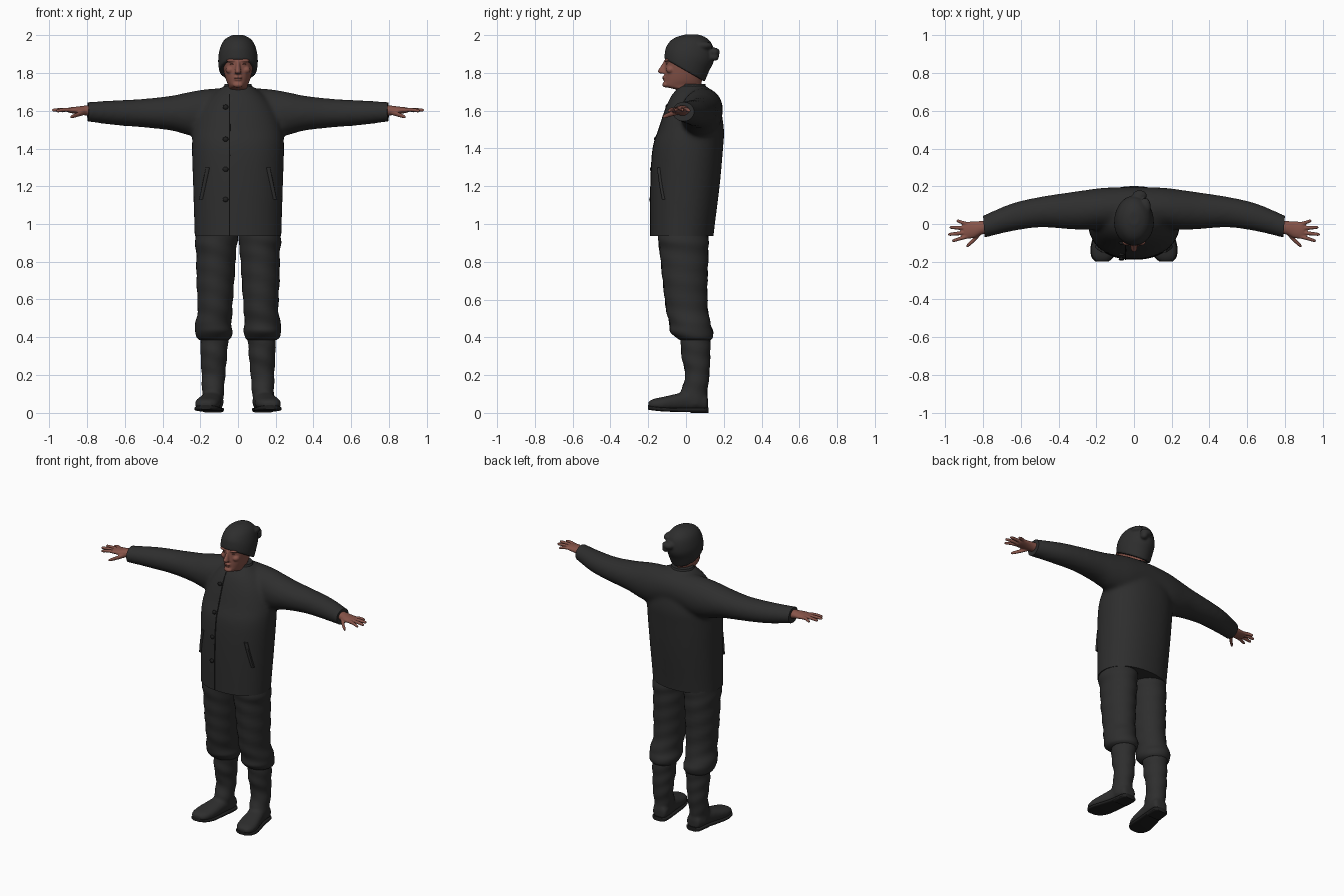
import bpy, bmesh, math
from mathutils import Vector
from mathutils.bvhtree import BVHTree

if "Cube" in bpy.data.objects:
    bpy.data.objects.remove(bpy.data.objects["Cube"])


def material(name, rgb):
    m = bpy.data.materials.new(name)
    m.diffuse_color = (*rgb, 1)
    m.use_nodes = True
    m.node_tree.nodes["Principled BSDF"].inputs["Base Color"].default_value = m.diffuse_color
    return m


CLOTH = material("dark_cloth", (0.027, 0.027, 0.027))
TRIM = material("black_trim", (0.014, 0.014, 0.014))
SKIN = material("skin", (0.24, 0.088, 0.066))
SHADE = material("dark_skin", (0.09, 0.035, 0.028))


def finish(name, bm, mat, angle=50):
    bmesh.ops.recalc_face_normals(bm, faces=bm.faces)
    me = bpy.data.meshes.new(name)
    bm.to_mesh(me)
    bm.free()
    me.materials.clear()
    me.materials.append(mat)
    me.shade_smooth()
    me.set_sharp_from_angle(angle=math.radians(angle))
    ob = bpy.data.objects.new(name, me)
    bpy.context.collection.objects.link(ob)
    return ob


def spline(rings, steps):
    """Catmull-Rom interpolation between ring tuples."""
    out = []
    for i in range(len(rings) - 1):
        a, b, c, d = (rings[min(max(i + k, 0), len(rings) - 1)] for k in (-1, 0, 1, 2))
        for j in range(steps):
            t = j / steps
            out.append([q + 0.5 * t * (r - p + t * (2 * p - 5 * q + 4 * r - s + t * (3 * (q - r) + s - p)))
                        for p, q, r, s in zip(a, b, c, d)])
    return out + [list(rings[-1])]


def loft(bm, rings, axis="z", n=28, steps=4, power=2.0, side=1, wrinkle=0, freq=60):
    """Skin closed superellipse rings (t, centre a, centre b, radius a, radius b) along an axis."""
    loops = []
    for t, ca, cb, ra, rb in spline(rings, steps):
        loop = []
        for k in range(n):
            a = 2 * math.pi * k / n
            f = 1 + wrinkle * math.sin(freq * t + 2 * math.sin(a + side) + side)
            c, s = math.cos(a), math.sin(a)
            u = ca + f * max(ra, 0.001) * math.copysign(abs(c) ** (2 / power), c)
            v = cb + f * max(rb, 0.001) * math.copysign(abs(s) ** (2 / power), s)
            x, y, z = {"z": (u, v, t), "x": (t, u, v), "y": (u, t, v)}[axis]
            loop.append(bm.verts.new((x * side, y, z)))
        loops.append(loop)
    faces = [bm.faces.new((p[k], p[(k + 1) % n], q[(k + 1) % n], q[k]))
             for p, q in zip(loops, loops[1:]) for k in range(n)]
    faces += [bm.faces.new(loops[0]), bm.faces.new(loops[-1])]
    bmesh.ops.recalc_face_normals(bm, faces=faces)
    return bm


def blob(bm, centre, radii):
    vs = bmesh.ops.create_uvsphere(bm, u_segments=16, v_segments=10, radius=1)["verts"]
    for v in vs:
        v.co = Vector(centre) + Vector(p * q for p, q in zip(v.co, radii))


def fuse(bm, voxel, smooth):
    """Merge overlapping volumes into one skin and relax it."""
    ob = finish("temp", bm, CLOTH)
    r = ob.modifiers.new("merge", "REMESH")
    r.mode, r.voxel_size = "VOXEL", voxel
    if smooth:
        s = ob.modifiers.new("relax", "SMOOTH")
        s.factor, s.iterations = 0.5, smooth
    out = bmesh.new()
    out.from_object(ob, bpy.context.evaluated_depsgraph_get())
    bpy.data.objects.remove(ob)
    return out


def trim(bm, point, normal):
    bmesh.ops.bisect_plane(bm, geom=bm.verts[:] + bm.edges[:] + bm.faces[:],
                           plane_co=point, plane_no=normal, clear_outer=True)
    bmesh.ops.holes_fill(bm, edges=[e for e in bm.edges if e.is_boundary], sides=0)


# Coat: torso and sleeves merged, trimmed flat at hem and cuffs
bm = bmesh.new()
loft(bm, [(0.88, 0, -.022, .23, .168), (.94, 0, -.022, .23, .168), (1.2, 0, -.005, .238, .183),
          (1.4, 0, .01, .244, .186), (1.5, 0, .028, .236, .173), (1.6, 0, .035, .2, .148),
          (1.67, 0, .035, .15, .118), (1.71, 0, .035, .105, .088), (1.735, 0, .035, .07, .067)],
     n=48, steps=6, power=2.2)
half = [(.15, .085, 1.59, .108, .127), (.25, .075, 1.585, .106, .117), (.35, .07, 1.588, .097, .093),
        (.5, .063, 1.588, .081, .076), (.65, .035, 1.59, .074, .066), (.8, -.015, 1.595, .06, .052),
        (.84, -.03, 1.596, .058, .05)]
loft(bm, [(-r[0], *r[1:]) for r in reversed(half)] + [(0, .09, 1.61, .105, .112)] + half, "x", n=32)
bm = fuse(bm, 0.013, 8)
trim(bm, (0, 0, .937), (0, 0, -1))
for s in (1, -1):
    trim(bm, (.797 * s, 0, 1.6), (s, -.08, 0))
coat = finish("coat", bm, CLOTH)
tree = BVHTree.FromPolygons([v.co for v in coat.data.vertices], [p.vertices for p in coat.data.polygons])


def front(x, z):
    hit = tree.ray_cast(Vector((x, -1, z)), Vector((0, 1, 0)))[0]
    return hit.y if hit else -.1


# Collar, front seam, buttons and pocket welts
finish("collar", loft(bmesh.new(), [(1.69, 0, .035, .088, .08), (1.725, 0, .036, .077, .07),
                                    (1.742, 0, .038, .07, .064)]), CLOTH)
seam = [(z, -.045, front(-.045, z), .004, .004) for z in [.94 + .05 * i for i in range(16)]]
finish("front_seam", loft(bmesh.new(), seam, n=8, steps=2), TRIM)
bm = bmesh.new()
for z in (1.13, 1.29, 1.45, 1.62):
    blob(bm, (-.066, front(-.066, z) - .003, z), (.015, .008, .013))
finish("buttons", bm, TRIM)
for s, side in ((1, "left"), (-1, "right")):
    welt = []
    for i in range(6):
        z, x = 1.13 + .034 * i, .195 - .007 * i
        welt.append((z, x, front(x * s, z), .011, .009))
    finish(f"pocket_{side}", loft(bmesh.new(), welt, n=10, power=3, side=s), CLOTH)

for s, side in ((1, "left"), (-1, "right")):
    # Trouser leg bunched over the boot
    finish(f"trouser_leg_{side}", loft(bmesh.new(), [
        (.385, .125, .05, .078, .08), (.40, .128, .043, .092, .097), (.43, .13, .03, .099, .112),
        (.47, .13, .022, .096, .109), (.55, .122, .005, .092, .11), (.7, .12, -.005, .1, .118),
        (.85, .116, -.01, .106, .128), (.92, .115, -.015, .113, .132), (1.0, .115, -.015, .1, .12)],
        n=32, steps=6, side=s, wrinkle=.022, freq=62), CLOTH)

    # Boot: shaft and foot merged
    bm = loft(bmesh.new(), [(.04, .135, .05, .055, .06), (.1, .133, .042, .058, .07), (.2, .13, .06, .063, .064),
                            (.3, .128, .052, .07, .076), (.42, .125, .05, .076, .08)],
              n=32, steps=8, side=s, wrinkle=.03, freq=70)
    foot = [(.116, .128, .05, .028, .028), (.1, .128, .055, .05, .045), (.02, .135, .063, .055, .052),
            (-.05, .148, .056, .061, .045), (-.12, .16, .048, .067, .037), (-.175, .167, .045, .056, .028),
            (-.2, .17, .042, .03, .016)]
    loft(bm, foot, "y", side=s, power=2.4)
    finish(f"boot_{side}", fuse(bm, .009, 4), CLOTH)

    # Sole with a raised heel
    bm = loft(bmesh.new(), [(y, x, .016 + .012 * max(0, -y / .2) ** 3, rx + .003, .011)
                            for y, x, _, rx, _ in foot], "y", side=s, power=4)
    loft(bm, [(.119, .128, .014, .035, .014), (.1, .128, .014, .05, .014), (.025, .134, .014, .055, .014)],
         "y", side=s, power=4)
    finish(f"sole_{side}", bm, TRIM)

    # Hand: palm, four fingers and thumb merged
    bm = loft(bmesh.new(), [(.76, -.012, 1.598, .036, .03), (.81, -.02, 1.602, .036, .026),
                            (.85, -.03, 1.603, .044, .02), (.89, -.033, 1.604, .044, .015),
                            (.905, -.032, 1.604, .034, .01)], "x", side=s)
    for base_y, tip_x, tip_y, tip_z in ((-.064, .965, -.088, 1.6), (-.044, .986, -.055, 1.604),
                                        (-.022, .978, -.018, 1.604), (-.004, .942, .016, 1.6)):
        mid = (base_y + tip_y) / 2
        loft(bm, [(.87, base_y, 1.603, .011, .011), ((.87 + tip_x) / 2, mid, 1.606, .0105, .0105),
                  (tip_x - .008, tip_y, tip_z, .0085, .0085), (tip_x, tip_y, tip_z, .003, .003)],
             "x", n=12, side=s)
    loft(bm, [(.81, -.04, 1.595, .016, .016), (.845, -.08, 1.582, .014, .013),
              (.88, -.112, 1.57, .011, .01), (.89, -.118, 1.567, .004, .004)], "x", n=12, side=s)
    finish(f"hand_{side}", fuse(bm, .0045, 2), SKIN)

# Head with nose, brows, cheeks, lips and chin merged
bm = loft(bmesh.new(), [(1.66, 0, .035, .055, .055), (1.705, 0, .025, .055, .06), (1.728, 0, -.016, .049, .096),
                        (1.76, 0, -.015, .062, .1), (1.8, 0, -.01, .073, .103), (1.85, 0, -.008, .082, .103),
                        (1.88, 0, -.006, .082, .101), (1.93, 0, 0, .07, .085)], n=36)
loft(bm, [(1.868, 0, -.104, .009, .01), (1.835, 0, -.114, .012, .02), (1.808, 0, -.123, .017, .027),
          (1.797, 0, -.116, .019, .02)], n=16)
for s in (1, -1):
    blob(bm, (.034 * s, -.098, 1.867), (.029, .017, .009))
    blob(bm, (.042 * s, -.082, 1.817), (.024, .024, .02))
    blob(bm, (.03 * s, -.093, 1.847), (.014, .012, .008))
blob(bm, (0, -.113, 1.778), (.022, .013, .006))
blob(bm, (0, -.112, 1.766), (.02, .013, .006))
blob(bm, (0, -.108, 1.738), (.028, .018, .015))
finish("head", fuse(bm, .005, 2), SKIN)

# Eye slits and mouth line
bm = bmesh.new()
for s in (1, -1):
    blob(bm, (.03 * s, -.1, 1.848), (.012, .007, .003))
blob(bm, (0, -.119, 1.772), (.021, .006, .002))
finish("eyes_and_mouth", bm, SHADE)

# Knitted cap: rim slopes down to the back, soft tip hangs behind
bm = loft(bmesh.new(), [(1.81, 0, -.008, .1, .107), (1.86, 0, .005, .105, .117), (1.91, 0, .022, .102, .127),
                        (1.96, 0, .03, .086, .112), (1.988, 0, .03, .06, .08), (2.003, 0, .03, .025, .035)],
          n=40, steps=6)
for v in bm.verts:
    v.co.z -= .57 * v.co.y * max(0, (2 - v.co.z) / .19)
blob(bm, (.03, .15, 1.91), (.04, .03, .024))
blob(bm, (.045, .15, 1.885), (.022, .026, .022))
blob(bm, (.06, .09, 1.945), (.03, .05, .022))
finish("cap", fuse(bm, .007, 3), CLOTH)
